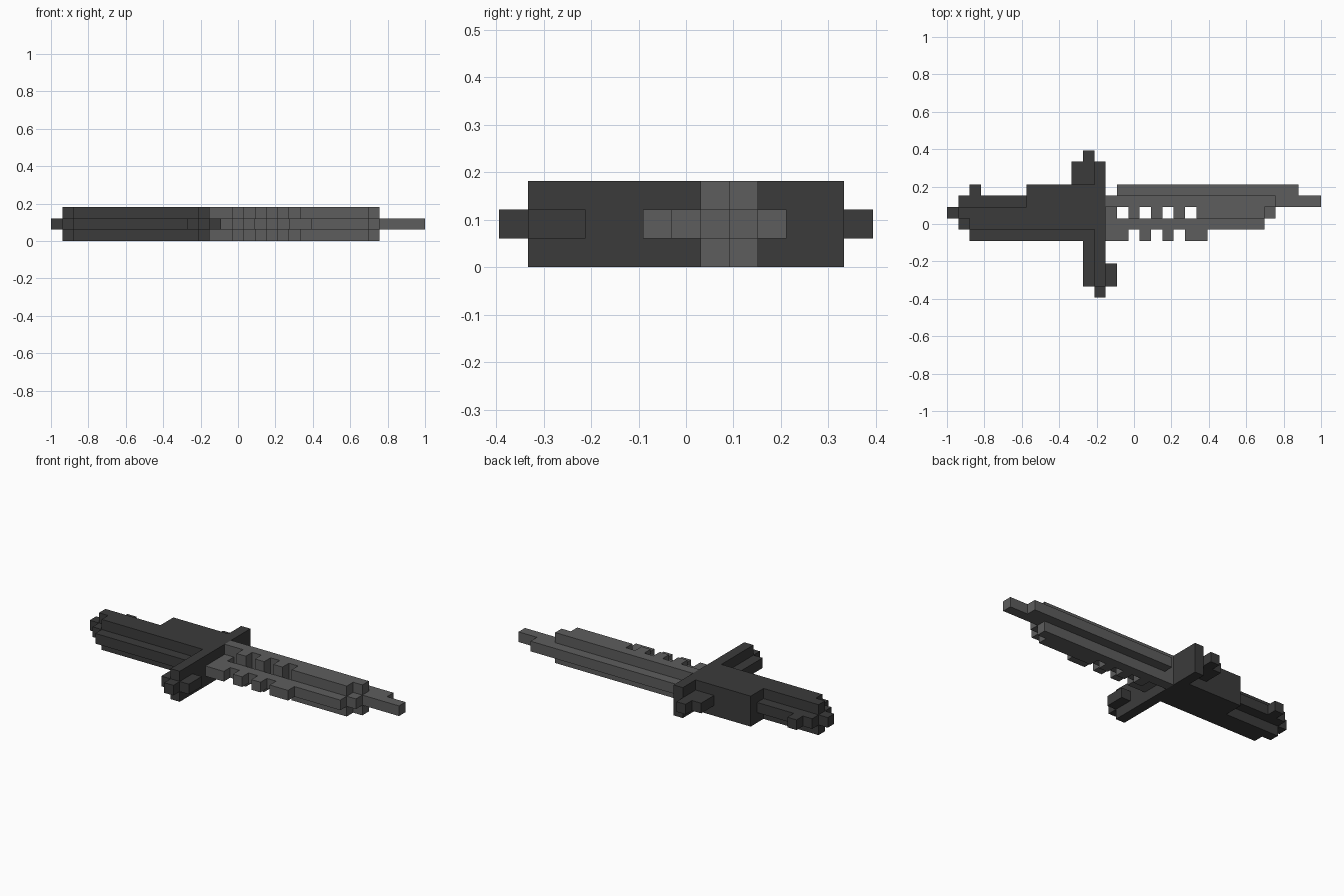
import bpy, bmesh
from mathutils import Vector

old = bpy.data.objects.get("Cube")
if old:
    bpy.data.objects.remove(old, do_unlink=True)

U = 2 / 33                     # edge of one block
MID, FULL = (1, 2), (0, 3)     # block layers: centre only, or whole thickness


def material(name, v):
    m = bpy.data.materials.new(name)
    m.use_nodes = True
    m.diffuse_color = (v, v, v, 1)
    m.node_tree.nodes["Principled BSDF"].inputs["Base Color"].default_value = (v, v, v, 1)
    return m


dark = material("dark grey", 0.044)
light = material("mid grey", 0.11)


def part(name, mat, boxes):
    """Join block ranges (x0, x1, y0, y1, layers) into one outer shell."""
    cells = {(i, j, k) for x0, x1, y0, y1, (z0, z1) in boxes
             for i in range(x0, x1) for j in range(y0, y1) for k in range(z0, z1)}
    bm = bmesh.new()
    verts = {}

    def vert(p):
        if p not in verts:
            verts[p] = bm.verts.new(((p[0] - 16.5) * U, (p[1] - 6.5) * U, p[2] * U))
        return verts[p]

    for c in sorted(cells):
        for a in range(3):
            for s in (0, 1):
                n = list(c)
                n[a] += 2 * s - 1
                if tuple(n) in cells:
                    continue
                b, d = (a + 1) % 3, (a + 2) % 3
                ring = []
                for u, v in ((0, 0), (1, 0), (1, 1), (0, 1)):
                    p = list(c)
                    p[a] += s
                    p[b] += u
                    p[d] += v
                    ring.append(vert(tuple(p)))
                bm.faces.new(ring if s else ring[::-1])
    # merge coplanar squares into large flat faces
    bmesh.ops.dissolve_limit(bm, angle_limit=0.01, verts=bm.verts[:], edges=bm.edges[:])
    me = bpy.data.meshes.new(name)
    bm.to_mesh(me)
    bm.free()
    me.materials.append(mat)
    ob = bpy.data.objects.new(name, me)
    bpy.context.collection.objects.link(ob)
    return ob


# Pommel: stepped end of the handle
part("pommel", dark, [
    (0, 1, 7, 8, MID),
    (1, 2, 6, 9, MID),
    (1, 2, 7, 8, FULL),
    (2, 3, 9, 10, MID),
])

# Grip: thick core, thin ridges and a raised block next to the guard
part("grip", dark, [
    (2, 13, 6, 8, FULL),
    (2, 7, 8, 9, MID),
    (7, 13, 8, 10, FULL),
    (2, 12, 5, 6, MID),
])

# Guard: thick cross bar with thin stepped ends
part("guard", dark, [
    (13, 14, 1, 12, FULL),
    (13, 14, 0, 1, MID),
    (12, 13, 1, 6, MID),
    (12, 13, 10, 13, MID),
    (14, 15, 1, 3, MID),
    (11, 12, 10, 12, MID),
])

# Blade: thick spine, thin edges and point
blade = [
    (14, 29, 8, 9, FULL),
    (29, 33, 8, 9, MID),
    (15, 31, 9, 10, MID),
    (14, 15, 7, 8, MID),
    (22, 28, 7, 8, FULL),
    (28, 29, 7, 8, MID),
    (14, 28, 6, 7, MID),
    (14, 16, 5, 6, MID),
    (21, 23, 5, 6, MID),
]
# Teeth between the openings and along the lower edge
blade += [(i, i + 1, 7, 8, FULL) for i in (16, 18, 20)]
blade += [(i, i + 1, 5, 6, MID) for i in (17, 19)]
part("blade", light, blade)
